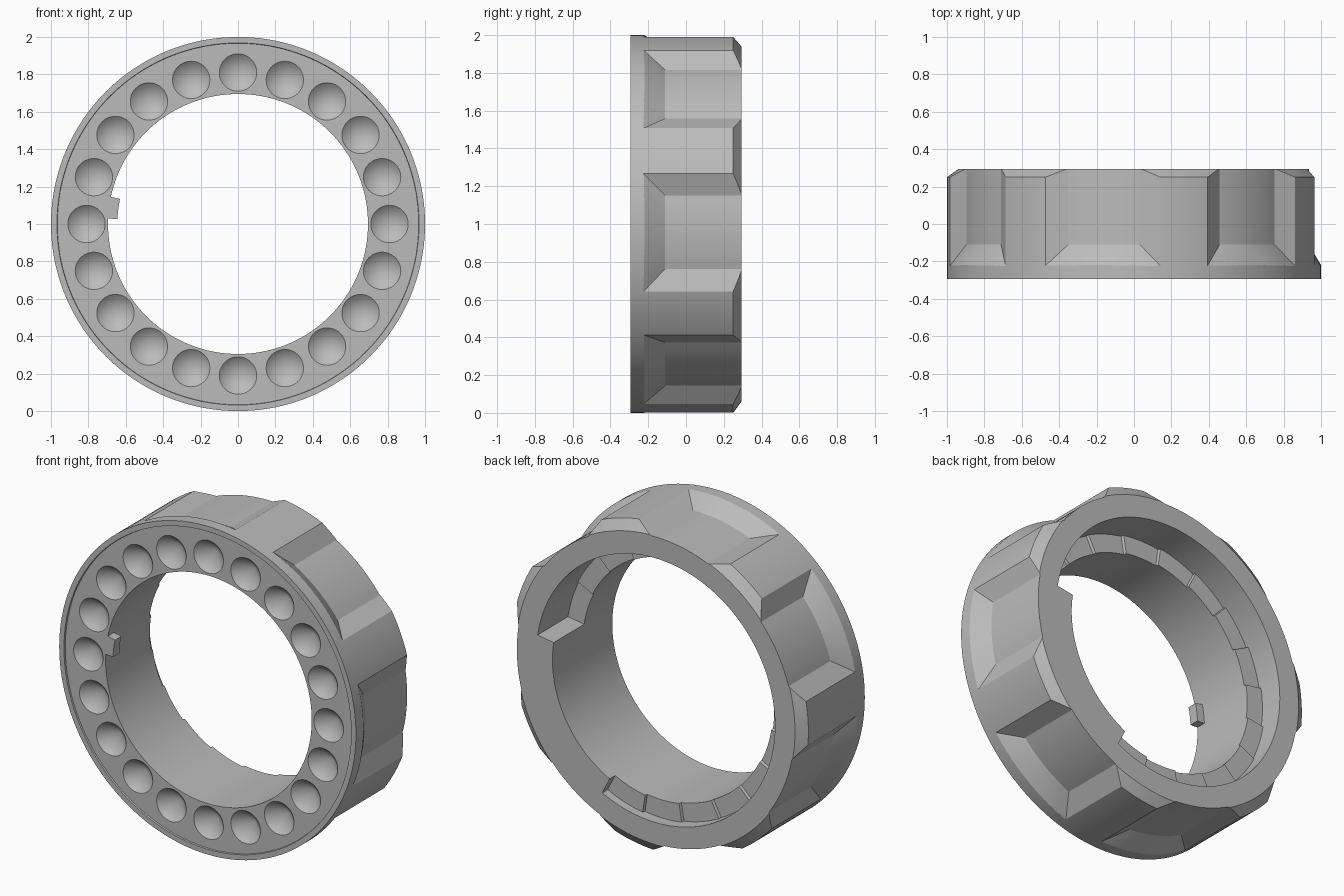
import bpy, bmesh, math
from mathutils import Vector

if "Cube" in bpy.data.objects:
    bpy.data.objects.remove(bpy.data.objects["Cube"])

FRONT, BACK, FACE = -0.293, 0.293, -0.283
BORE, FLOOR = 0.695, 0.935

grey = bpy.data.materials.new("plain_grey")
grey.use_nodes = True
grey.diffuse_color = (0.5, 0.5, 0.5, 1)
grey.node_tree.nodes["Principled BSDF"].inputs["Base Color"].default_value = (0.5, 0.5, 0.5, 1)


def polar(r, deg, y):
    a = math.radians(deg)
    return Vector((r * math.cos(a), y, 1 + r * math.sin(a)))


def finish(bm, name):
    bmesh.ops.recalc_face_normals(bm, faces=bm.faces)
    mesh = bpy.data.meshes.new(name)
    bm.to_mesh(mesh)
    bm.free()
    obj = bpy.data.objects.new(name, mesh)
    bpy.context.collection.objects.link(obj)
    mesh.materials.append(grey)
    return obj


def loft(bm, sections, closed=False):
    """Skin a row of equal point loops, capping the ends if open."""
    loops = [[bm.verts.new(p) for p in s] for s in sections]
    n = len(loops[0])
    pairs = list(zip(loops, loops[1:]))
    if closed:
        pairs.append((loops[-1], loops[0]))
    for a, b in pairs:
        for i in range(n):
            j = (i + 1) % n
            bm.faces.new((a[i], a[j], b[j], b[i]))
    if not closed:
        bm.faces.new(loops[0])
        bm.faces.new(loops[-1])


def cut(obj, cutter):
    mod = obj.modifiers.new("cut", "BOOLEAN")
    mod.operation = "DIFFERENCE"
    mod.solver = "EXACT"
    mod.object = cutter
    cutter.hide_render = True
    bpy.context.view_layer.objects.active = obj
    bpy.ops.object.modifier_apply(modifier=mod.name)
    bpy.data.objects.remove(cutter)


# Ring body: revolved profile with a raised front lip and chamfered back
profile = [(BORE, FACE), (0.966, FACE), (0.968, FRONT), (1, FRONT),
           (1, 0.25), (0.94, BACK), (BORE, BACK)]
bm = bmesh.new()
SEG = 168
loft(bm, [[polar(r, 360 * i / SEG, y) for r, y in profile] for i in range(SEG)], True)
ring = finish(bm, "collar_ring")

# Seven sloped grip recesses around the outside
bm = bmesh.new()
N = 12
for k in range(7):
    mid = -2.75 + k * 360 / 7
    sections = []
    for i in range(N + 1):
        t = 2 * i / N - 1
        sections.append([polar(FLOOR, mid + 12 * t, -0.11), polar(FLOOR, mid + 12 * t, 0.4),
                         polar(1.0325, mid + 20.7 * t, 0.4), polar(1.0325, mid + 20.7 * t, -0.275)])
    loft(bm, sections)
cut(ring, finish(bm, "grip_cutter"))

# Stepped spiral ledge opening from the back
bm = bmesh.new()
STEPS, START, PITCH = 16, 8.5, 18
sections = []
for s in range(STEPS):
    depth = 0.24 * s / (STEPS - 1)
    for i in range(9):
        a = START + PITCH * s + 0.4 + (PITCH - 0.4) * i / 8
        sections.append([polar(0.6, a, depth), polar(0.805, a, depth),
                         polar(0.805, a, 0.4), polar(0.6, a, 0.4)])
loft(bm, sections)
cut(ring, finish(bm, "ledge_cutter"))

# Twenty conical dimples on the front face
bm = bmesh.new()
DEPTH, RADIUS, EXTRA = 0.09, 0.1, 0.03
for k in range(20):
    c = polar(0.81, 18 * k, 0)
    rim = []
    wide = RADIUS * (DEPTH + EXTRA) / DEPTH
    for i in range(40):
        a = math.tau * i / 40
        rim.append(bm.verts.new((c.x + wide * math.cos(a), FACE - EXTRA, c.z + wide * math.sin(a))))
    tip = bm.verts.new((c.x, FACE + DEPTH, c.z))
    bm.faces.new(rim)
    for i in range(40):
        bm.faces.new((rim[i], rim[(i + 1) % 40], tip))
cut(ring, finish(bm, "dimple_cutter"))

# Small locating key inside the bore
bm = bmesh.new()
sections = []
for i in range(5):
    a = 168 + 9.6 * i / 4
    sections.append([polar(0.645, a, FACE), polar(0.705, a, FACE),
                     polar(0.705, a, FACE + 0.06), polar(0.645, a, FACE + 0.06)])
loft(bm, sections)
key = finish(bm, "locating_key")

# Smooth shading with crisp edges
bpy.ops.object.select_all(action="DESELECT")
for obj in (ring, key):
    obj.select_set(True)
bpy.context.view_layer.objects.active = ring
bpy.ops.object.shade_smooth_by_angle(angle=math.radians(25))
